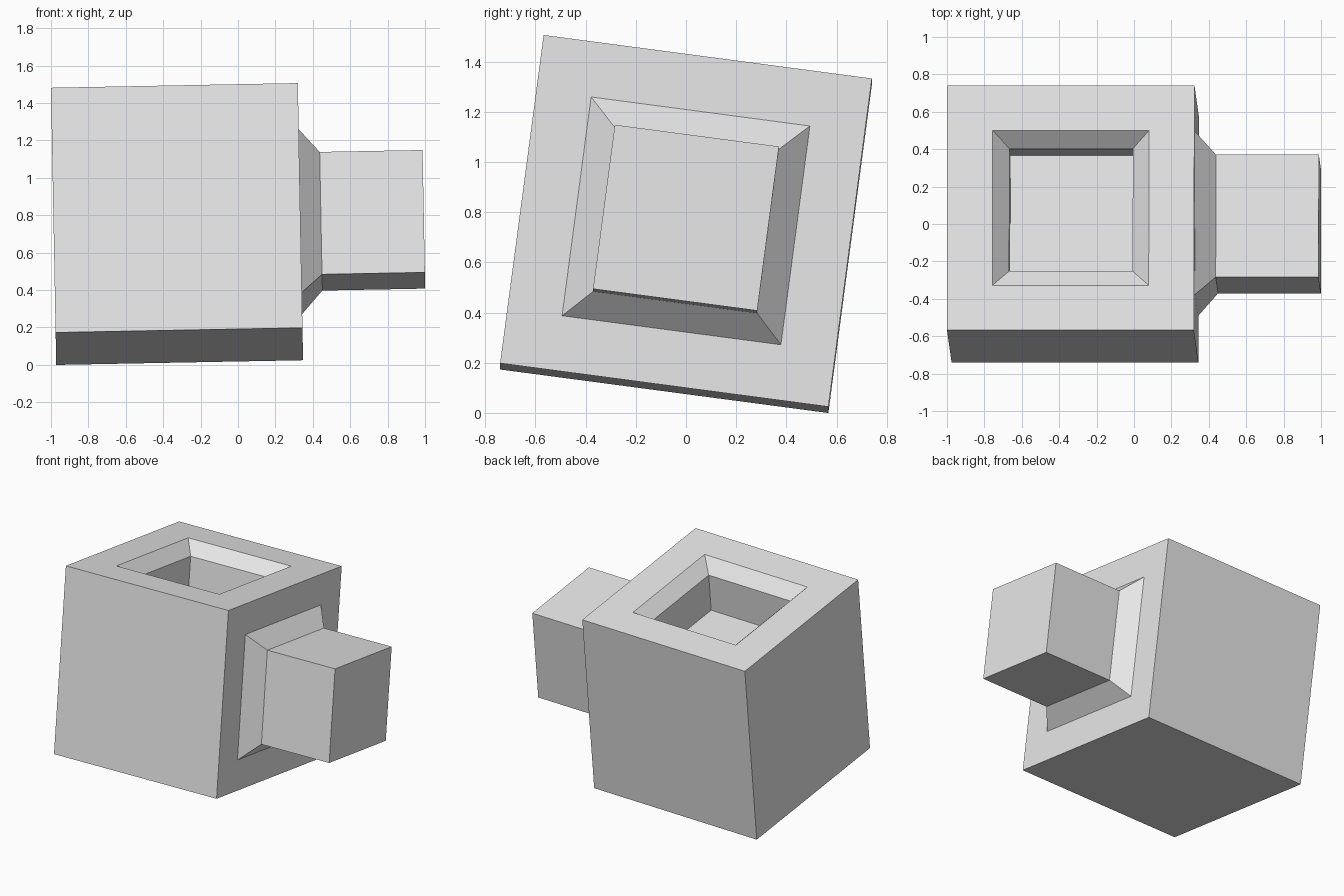
import bpy, bmesh, math
from mathutils import Vector

default = bpy.data.objects.get("Cube")
if default:
    bpy.data.objects.remove(default, do_unlink=True)

HALF = 0.66  # half the side of the block

# Plain grey material
grey = bpy.data.materials.new("plain_grey")
grey.use_nodes = True
color = (0.8, 0.8, 0.8, 1.0)
grey.diffuse_color = color
grey.node_tree.nodes["Principled BSDF"].inputs["Base Color"].default_value = color

bm = bmesh.new()
bmesh.ops.create_cube(bm, size=2 * HALF)


def face_towards(direction):
    bm.normal_update()
    return max(bm.faces, key=lambda f: f.normal.dot(direction))


def step_face(face, steps):
    """Inset one face repeatedly; each step is (inset width, offset along normal)."""
    normal = face.normal.copy()
    for width, depth in steps:
        if width:
            bmesh.ops.inset_individual(bm, faces=[face], thickness=width,
                                       depth=depth, use_even_offset=True)
        else:
            face = bmesh.ops.extrude_discrete_faces(bm, faces=[face])["faces"][0]
            bmesh.ops.translate(bm, verts=face.verts, vec=normal * depth)
        bm.normal_update()


top_face = face_towards(Vector((0, 0, 1)))
side_face = face_towards(Vector((1, 0, 0)))

# Square socket sunk into the top: rim, sloped lip, straight walls
step_face(top_face, [(0.242, 0), (0.088, -0.088), (0, -0.275)])
# Square plug on the left side: rim, sloped collar, straight stub
step_face(side_face, [(0.22, 0), (0.11, 0.11), (0, 0.55)])

bmesh.ops.recalc_face_normals(bm, faces=bm.faces)
mesh = bpy.data.meshes.new("connector_block")
bm.to_mesh(mesh)
bm.free()
mesh.materials.append(grey)

# The whole block rests slightly tilted on one corner
block = bpy.data.objects.new("connector_block", mesh)
bpy.context.collection.objects.link(block)
block.rotation_euler = (math.radians(-7.55), math.radians(-1.09), 0)
block.location = (-0.326, 0, 0.753)
